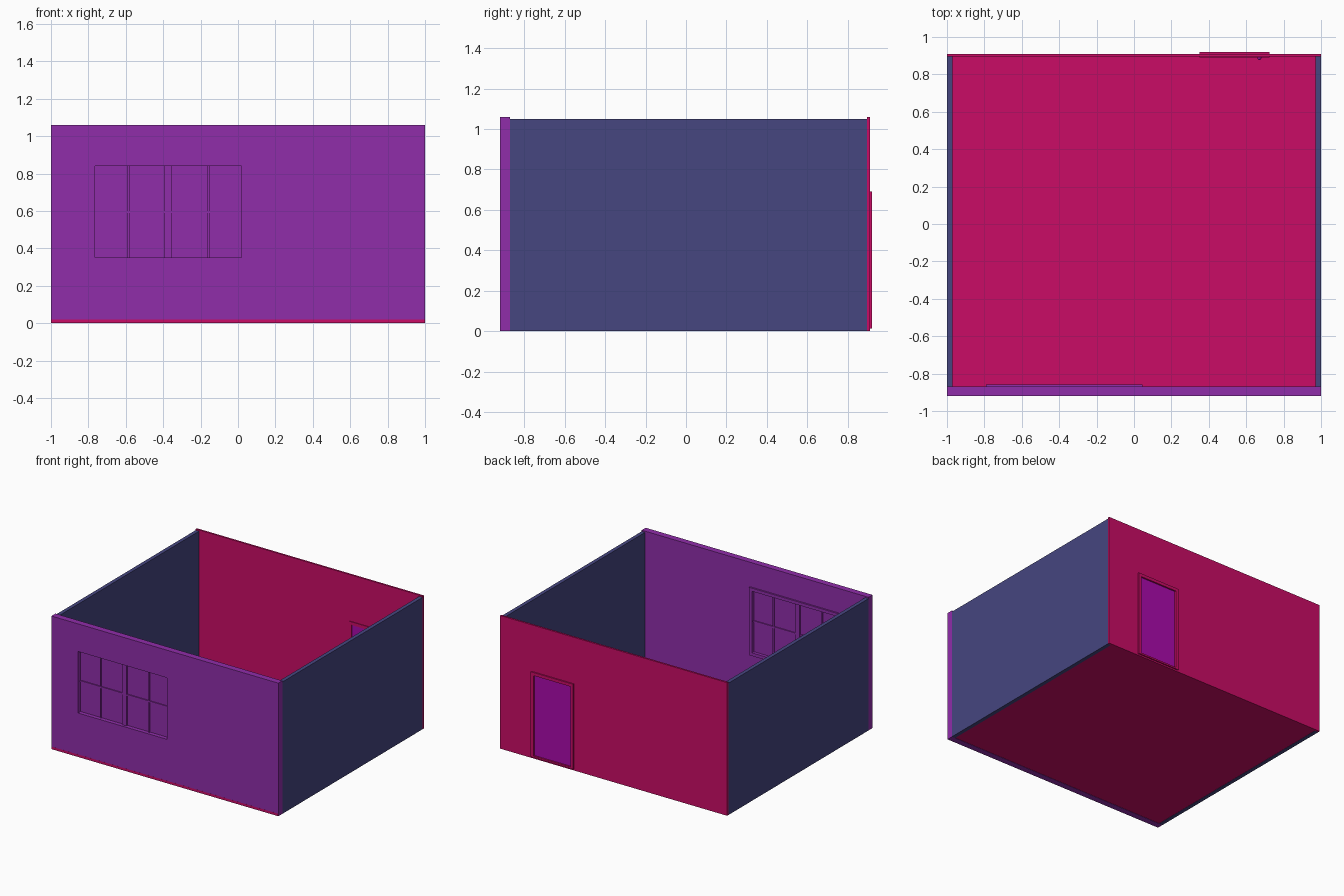
import bpy

if "Cube" in bpy.data.objects:
    bpy.data.objects.remove(bpy.data.objects["Cube"])


def material(name, rgb):
    # display colour converted to linear
    m = bpy.data.materials.new(name)
    m.diffuse_color = [((c / 255 + 0.055) / 1.055) ** 2.4 if c > 10 else c / 255 / 12.92
                       for c in rgb] + [1]
    m.use_nodes = True
    m.node_tree.nodes["Principled BSDF"].inputs["Base Color"].default_value = m.diffuse_color
    return m


RED = material("red", (202, 12, 102))
PURPLE = material("purple", (144, 45, 170))
BLUE = material("blue", (70, 70, 128))
MAGENTA = material("magenta", (170, 10, 172))


def box(name, x, y, z, mat=None):
    bpy.ops.mesh.primitive_cube_add(size=1)
    o = bpy.context.object
    o.name = name
    for v in o.data.vertices:
        v.co = [r[0] if c < 0 else r[1] for c, r in zip(v.co, (x, y, z))]
    if mat:
        o.data.materials.append(mat)
    return o


def cut(obj, x, y, z):
    c = box(obj.name + "_cutter", x, y, z)
    c.hide_render = True
    c.hide_viewport = True
    m = obj.modifiers.new("opening", 'BOOLEAN')
    m.object = c
    m.operation = 'DIFFERENCE'
    m.solver = 'EXACT'


# Floor
box("floor", (-0.999, 0.999), (-0.9205, 0.905), (0.002, 0.02), RED)

# Side walls
for side, name in ((-1, "left_wall"), (1, "right_wall")):
    box(name, sorted((side * 0.97, side)), (-0.87, 0.895), (0, 1.05), BLUE)

# Front wall with window opening
WX, WZ = (-0.765, 0.02), (0.35, 0.84)
front = box("front_wall", (-1, 1), (-0.92, -0.87), (0, 1.06), PURPLE)
cut(front, WX, (-1.0, -0.8), WZ)

# Window trim on the inside of the wall
trim = box("window_trim", (WX[0] - 0.025, WX[1] + 0.025), (-0.8705, -0.857),
           (WZ[0] - 0.025, WZ[1] + 0.025), PURPLE)
cut(trim, WX, (-1.0, -0.8), WZ)

# Glass, centre post and glazing bars
box("window_glass", WX, (-0.888, -0.882), WZ, PURPLE)
box("window_post", (-0.393, -0.353), (-0.9, -0.87), WZ, PURPLE)
for i, x in enumerate((-0.585, -0.157)):
    box(f"vertical_bar_{i}", (x - 0.005, x + 0.005), (-0.897, -0.873), WZ, PURPLE)
box("horizontal_bar", WX, (-0.896, -0.874), (0.588, 0.6), PURPLE)

# Back wall with doorway
DX, DZ = (0.35, 0.725), (0.012, 0.69)
back = box("back_wall", (-1, 1), (0.895, 0.91), (0, 1.06), RED)
cut(back, (DX[0] + 0.01, DX[1] - 0.01), (0.8, 1.0), (0.02, DZ[1] - 0.01))

# Door frame, door panel and knob
OX, OZ = (DX[0] + 0.025, DX[1] - 0.025), (0.025, DZ[1] - 0.025)
frame = box("door_frame", DX, (0.89, 0.92), DZ, RED)
cut(frame, OX, (0.8, 1.0), OZ)
box("door_panel", OX, (0.898, 0.908), OZ, MAGENTA)
bpy.ops.mesh.primitive_uv_sphere_add(segments=16, ring_count=8, radius=0.011,
                                     location=(0.67, 0.888, 0.33))
knob = bpy.context.object
knob.name = "door_knob"
knob.data.materials.append(MAGENTA)
bpy.ops.object.shade_smooth_by_angle()
